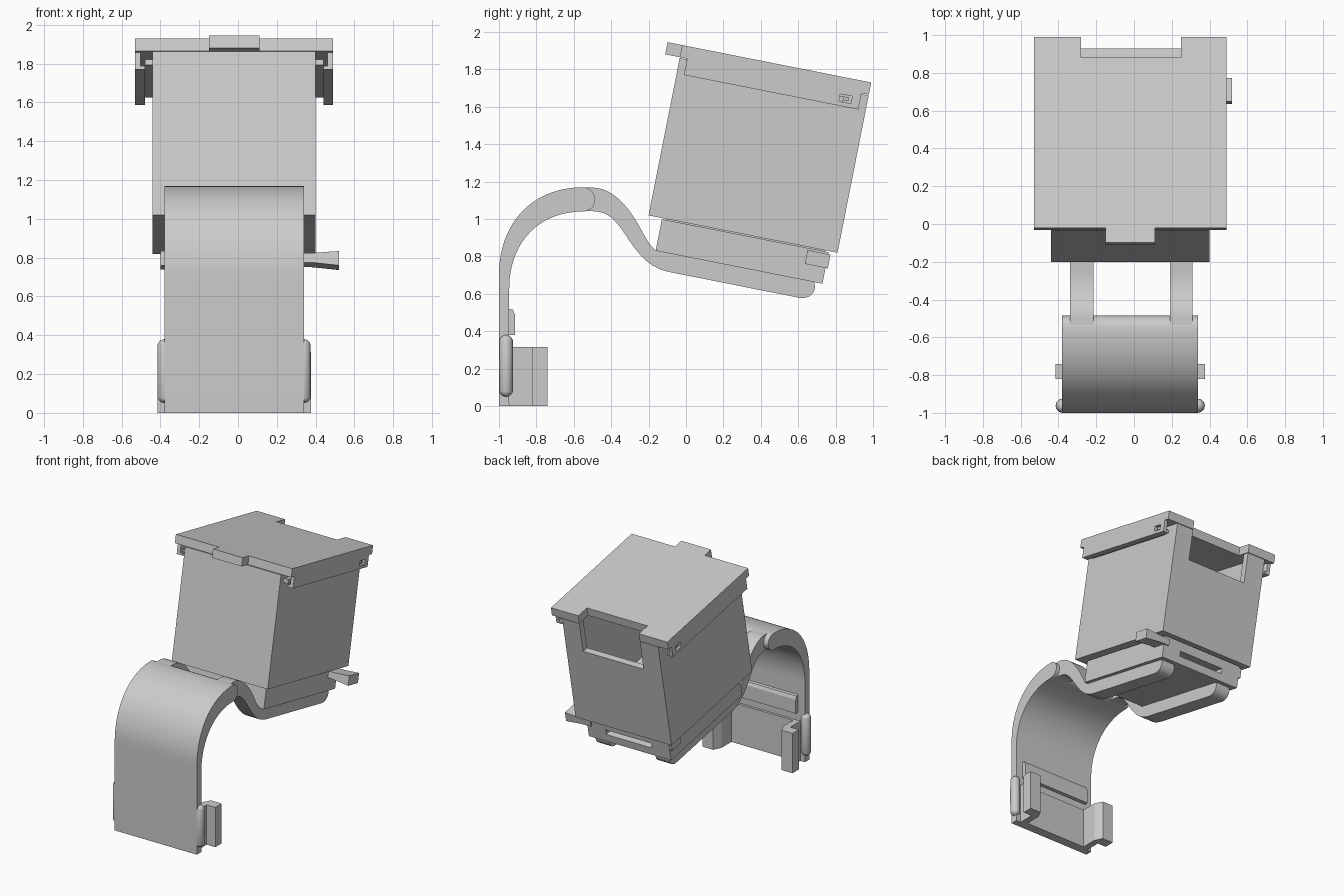
import bpy, bmesh, math
from mathutils import Vector
from mathutils.geometry import interpolate_bezier

if "Cube" in bpy.data.objects:
    bpy.data.objects.remove(bpy.data.objects["Cube"])

TILT = math.radians(11.2)
C, S = math.cos(TILT), math.sin(TILT)
CX = -0.02  # mirror plane of the whole holder

grey = bpy.data.materials.new("light grey")
grey.diffuse_color = (0.6, 0.6, 0.6, 1)
grey.use_nodes = True
grey.node_tree.nodes["Principled BSDF"].inputs["Base Color"].default_value = grey.diffuse_color


def tilt(x, u, v):
    """Case coordinates: u backwards along the lid, v up from the lid top."""
    return (x, -0.02 + u * C + v * S, 1.93 - u * S + v * C)


def solid(name, bottom, top, smooth=False):
    """Closed prism between two matching outlines."""
    bm = bmesh.new()
    a = [bm.verts.new(p) for p in bottom]
    b = [bm.verts.new(p) for p in top]
    bm.faces.new(a)
    bm.faces.new(b[::-1])
    n = len(a)
    for i in range(n):
        j = (i + 1) % n
        bm.faces.new((a[i], b[i], b[j], a[j]))
    bmesh.ops.recalc_face_normals(bm, faces=bm.faces[:])
    me = bpy.data.meshes.new(name)
    bm.to_mesh(me)
    bm.free()
    me.materials.append(grey)
    ob = bpy.data.objects.new(name, me)
    bpy.context.collection.objects.link(ob)
    if smooth:
        smooth_object(ob)
    return ob


def smooth_object(ob):
    bpy.ops.object.select_all(action='DESELECT')
    ob.select_set(True)
    bpy.context.view_layer.objects.active = ob
    bpy.ops.object.shade_smooth_by_angle(angle=math.radians(30))


def side_prism(name, yz, x0, x1, smooth=False):
    return solid(name, [(x0, y, z) for y, z in yz], [(x1, y, z) for y, z in yz], smooth)


def plan_prism(name, xy, z0, z1):
    return solid(name, [(x, y, z0) for x, y in xy], [(x, y, z1) for x, y in xy])


def case_prism(name, xv, u0, u1):
    return solid(name, [tilt(x, u0, v) for x, v in xv], [tilt(x, u1, v) for x, v in xv])


def case_box(name, x0, x1, u0, u1, v0, v1):
    return case_prism(name, [(x0, v0), (x1, v0), (x1, v1), (x0, v1)], u0, u1)


def cut(ob, *cutters):
    for c in cutters:
        m = ob.modifiers.new("cut", 'BOOLEAN')
        m.operation, m.solver, m.object = 'DIFFERENCE', 'EXACT', c
        bpy.context.view_layer.objects.active = ob
        bpy.ops.object.modifier_apply(modifier=m.name)
        bpy.data.objects.remove(c)


def bez(p0, h0, h1, p1, n=16):
    pts = interpolate_bezier(*[Vector((p[0], p[1], 0)) for p in (p0, h0, h1, p1)], n)
    return [(p.x, p.y) for p in pts]


def arc(cy, cz, r, a0, a1, n=12):
    return [(cy + r * math.cos(math.radians(a0 + (a1 - a0) * i / n)),
             cz + r * math.sin(math.radians(a0 + (a1 - a0) * i / n))) for i in range(n + 1)]


# hollow case with a notch in the back wall
case = case_box("case_body", -0.44, 0.40, 0, 1.03, -0.928, -0.07)
cut(case,
    case_box("cavity", -0.39, 0.35, 0.05, 0.98, -0.88, 0.1),
    case_box("notch", -0.28, 0.25, 0.9, 1.2, -0.31, 0.1))

# sliding lid with front tab and back notch
lid_outline = [(-0.53, 0), (-0.15, 0), (-0.15, -0.08), (0.11, -0.08), (0.11, 0), (0.49, 0),
               (0.49, 1.03), (0.25, 1.03), (0.25, 0.92), (-0.28, 0.92), (-0.28, 1.03), (-0.53, 1.03)]
solid("lid", [tilt(x, u, -0.066) for x, u in lid_outline],
      [tilt(x, u, 0) for x, u in lid_outline])

# lid hooks gripping the case rails, each with a latch hole and nub
for side, s in (("left", -1), ("right", 1)):
    def mx(d):
        return CX + s * d
    hook = case_prism("lid_hook_" + side,
                      [(mx(0.51), -0.064), (mx(0.51), -0.155), (mx(0.46), -0.155),
                       (mx(0.46), -0.137), (mx(0.482), -0.137), (mx(0.482), -0.064)], 0.04, 0.99)
    cut(hook, case_box("hole", mx(0.47), mx(0.53), 0.88, 0.945, -0.132, -0.092))
    case_box("latch_nub_" + side, mx(0.41), mx(0.50), 0.9, 0.93, -0.122, -0.102)
    case_box("case_rail_" + side, mx(0.415), mx(0.46), 0.04, 0.9, -0.132, -0.102)

# tray under the case
tray = case_box("base_tray", -0.38, 0.34, 0.074, 0.983, -1.106, -0.934)
cut(tray, case_box("slot", -0.22, 0.18, 0.88, 1.1, -1.045, -1.005))
case_box("tray_neck", -0.34, 0.30, 0.1, 0.96, -0.94, -0.92)

# release lever through the tray
case_prism("release_lever", [(0.30, -0.955), (0.38, -0.955), (0.52, -0.945),
                             (0.52, -1.02), (0.38, -1.005), (0.30, -1.005)], 0.87, 0.995)
case_box("lever_pivot", -0.40, -0.36, 0.87, 0.98, -1.02, -0.945)

# wide curved band
band = ([(-1, 0)] + bez((-1, 0.7), (-1, 0.97), (-0.83, 1.17), (-0.55, 1.17), 24)
        + arc(-0.55, 1.105, 0.065, 90, -90)[1:-1]
        + bez((-0.55, 1.04), (-0.80, 1.04), (-0.945, 0.86), (-0.945, 0.63), 24) + [(-0.945, 0)])
side_prism("curved_band", band, -0.38, 0.34, True)

# two arms carrying the tray
arm = ([(-0.55, 1.168)] + bez((-0.5, 1.168), (-0.4, 1.168), (-0.32, 1.08), (-0.26, 0.98))
       + bez((-0.26, 0.98), (-0.22, 0.91), (-0.2, 0.86), (-0.157, 0.83))[1:]
       + [(0.685, 0.665)] + bez((0.69, 0.64), (0.69, 0.60), (0.65, 0.57), (0.61, 0.578), 8)
       + bez((-0.08, 0.715), (-0.18, 0.735), (-0.23, 0.78), (-0.3, 0.88))
       + bez((-0.3, 0.88), (-0.36, 0.97), (-0.4, 1.042), (-0.5, 1.042))[1:] + [(-0.55, 1.042)])
for side, x0, x1 in (("left", -0.34, -0.215), ("right", 0.19, 0.31)):
    side_prism("arm_" + side, arm, x0, x1, True)

# clip at the foot: hooked columns and rounded side bumpers
for side, s in (("left", -1), ("right", 1)):
    hook = [(0.27, -0.95), (0.32, -0.95), (0.32, -0.82), (0.395, -0.82),
            (0.395, -0.74), (0.30, -0.74), (0.27, -0.80)]
    plan_prism("clip_column_" + side, [(CX + s * x, y) for x, y in hook], 0, 0.315)
    bm = bmesh.new()
    bmesh.ops.create_uvsphere(bm, u_segments=20, v_segments=12, radius=0.037)
    for v in bm.verts:
        if abs(v.co.z) < 1e-5:
            continue
        v.co.z += math.copysign(0.128, v.co.z)
    me = bpy.data.meshes.new("bumper_" + side)
    bm.to_mesh(me)
    bm.free()
    me.materials.append(grey)
    ob = bpy.data.objects.new("bumper_" + side, me)
    bpy.context.collection.objects.link(ob)
    ob.location = (CX + s * 0.358, -0.962, 0.215)
    smooth_object(ob)

# pads on the inner face of the band
side_prism("lower_pad", [(-0.95, 0), (-0.925, 0), (-0.925, 0.315), (-0.95, 0.315)], -0.30, 0.26)
side_prism("upper_pad", [(-0.95, 0.38), (-0.915, 0.38), (-0.915, 0.49), (-0.925, 0.515),
                         (-0.95, 0.52)], -0.32, 0.28)
